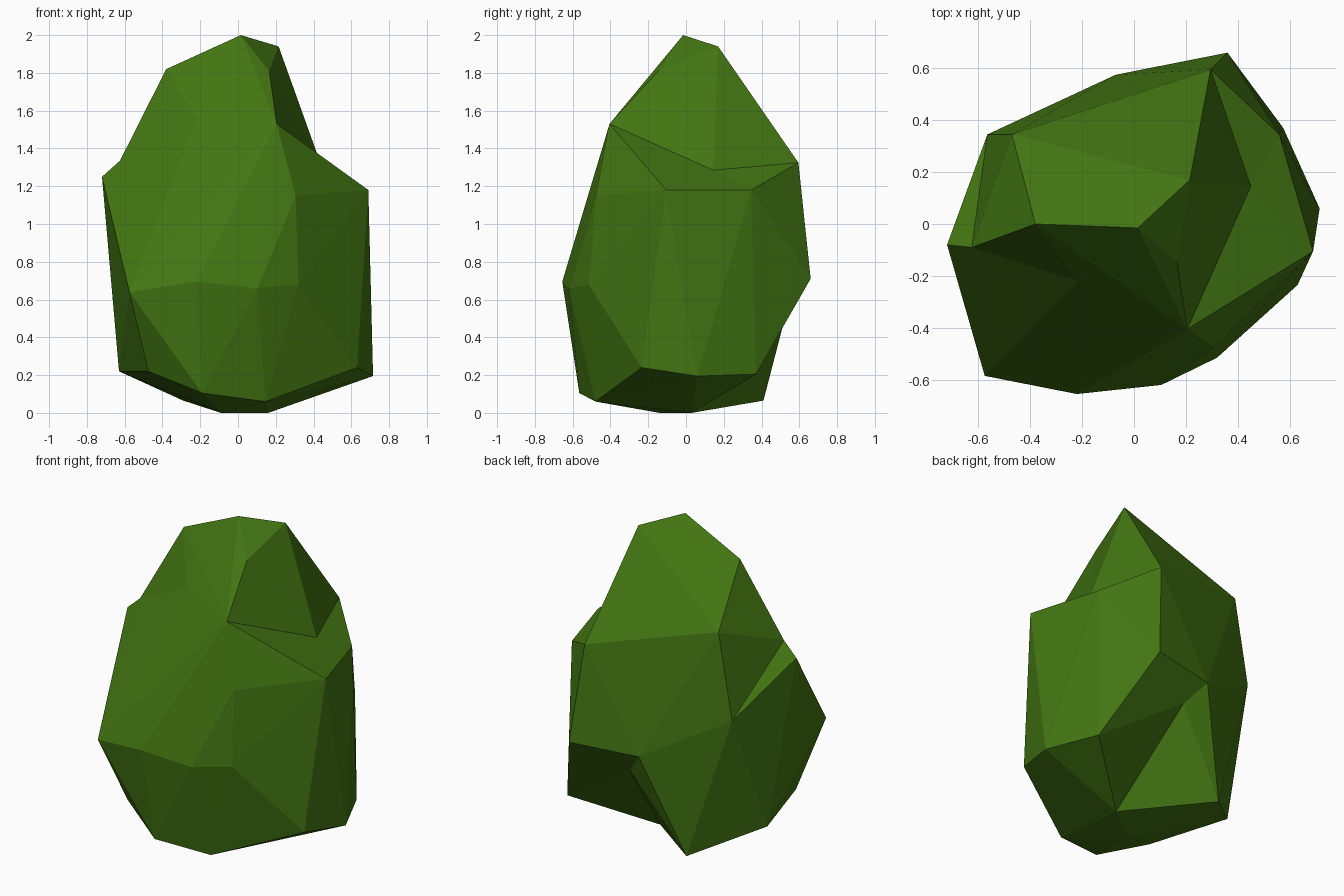
import bpy
import bmesh

default_cube = bpy.data.objects.get("Cube")
if default_cube:
    bpy.data.objects.remove(default_cube, do_unlink=True)


def make_material(name, colour):
    material = bpy.data.materials.new(name)
    material.use_nodes = True
    material.diffuse_color = colour
    shader = next(n for n in material.node_tree.nodes if n.type == "BSDF_PRINCIPLED")
    shader.inputs["Base Color"].default_value = colour
    shader.inputs["Roughness"].default_value = 0.9
    return material


# Corner points of the boulder, grouped from the crown down to the base
crown = {
    "peak": (0.015, -0.015, 2.0),
    "peak_back": (0.215, 0.17, 1.94),
    "peak_side": (-0.38, 0, 1.82),
    "peak_front": (0.165, -0.145, 1.81),
    "brow": (-0.215, -0.22, 1.56),
    "brow_corner": (0.205, -0.405, 1.53),
    "crown_back_side": (-0.47, 0.345, 1.51),
    "crown_back": (0.295, 0.595, 1.325),
}
shoulder = {
    "ledge_front": (0.69, -0.105, 1.18),
    "ledge_back": (0.56, 0.345, 1.18),
    "shoulder_front": (0.305, -0.475, 1.15),
    "shoulder_side": (-0.72, -0.08, 1.25),
    "shoulder_back": (-0.565, 0.345, 0.97),
}
belly = {
    "belly_corner": (0.32, -0.515, 0.68),
    "belly_right": (0.105, -0.62, 0.66),
    "belly_middle": (-0.22, -0.655, 0.695),
    "belly_left": (-0.575, -0.585, 0.64),
    "rump_corner": (0.36, 0.66, 0.71),
    "rump_middle": (-0.07, 0.575, 0.7),
}
base = {
    "foot_side": (-0.63, 0.085, 0.22),
    "foot_left": (-0.475, -0.425, 0.22),
    "foot_front": (-0.19, -0.565, 0.105),
    "foot_front_corner": (0.145, -0.48, 0.06),
    "foot_right": (0.63, -0.235, 0.24),
    "foot_right_side": (0.715, 0.06, 0.195),
    "foot_back_corner": (0.575, 0.37, 0.205),
    "foot_back": (-0.29, 0.41, 0.065),
    "sole_front": (-0.09, -0.14, 0),
    "sole_back": (0.16, 0.03, 0),
}

# Convex body wrapped around all the corners
bm = bmesh.new()
corner = {
    name: bm.verts.new(place)
    for group in (crown, shoulder, belly, base)
    for name, place in group.items()
}
bmesh.ops.convex_hull(bm, input=list(bm.verts))


def press_hollow(place, rim_names):
    """Open the hull inside a rim of corners and fan it in to a sunken point."""
    rim = {corner[name] for name in rim_names.split()}
    lid = [face for face in bm.faces if all(v in rim for v in face.verts)]
    bmesh.ops.delete(bm, geom=lid, context="FACES_ONLY")
    for edge in [e for e in bm.edges if e.is_wire]:
        bm.edges.remove(edge)
    rim_edges = [e for e in bm.edges if e.is_boundary]
    sunken = bm.verts.new(place)
    for edge in rim_edges:
        bm.faces.new((edge.verts[0], edge.verts[1], sunken))


# Notch between the crown and the ledge
press_hollow(
    (0.45, 0.145, 1.285),
    "brow_corner peak_front peak_back crown_back ledge_back ledge_front",
)
# Crease above the side shoulder
press_hollow(
    (-0.625, -0.09, 1.335),
    "peak_side crown_back_side shoulder_back shoulder_side belly_left brow",
)
# Undercut low on the back
press_hollow(
    (0.045, 0.5, 0.555),
    "rump_corner rump_middle foot_back sole_back foot_back_corner",
)

# Tidy up and make the faceted object
for vert in [v for v in bm.verts if not v.link_faces]:
    bm.verts.remove(vert)
bmesh.ops.recalc_face_normals(bm, faces=list(bm.faces))
mesh = bpy.data.meshes.new("faceted_boulder")
bm.to_mesh(mesh)
bm.free()
mesh.materials.append(make_material("moss_green", (0.055, 0.178, 0.006, 1)))
boulder = bpy.data.objects.new("faceted_boulder", mesh)
bpy.context.collection.objects.link(boulder)
